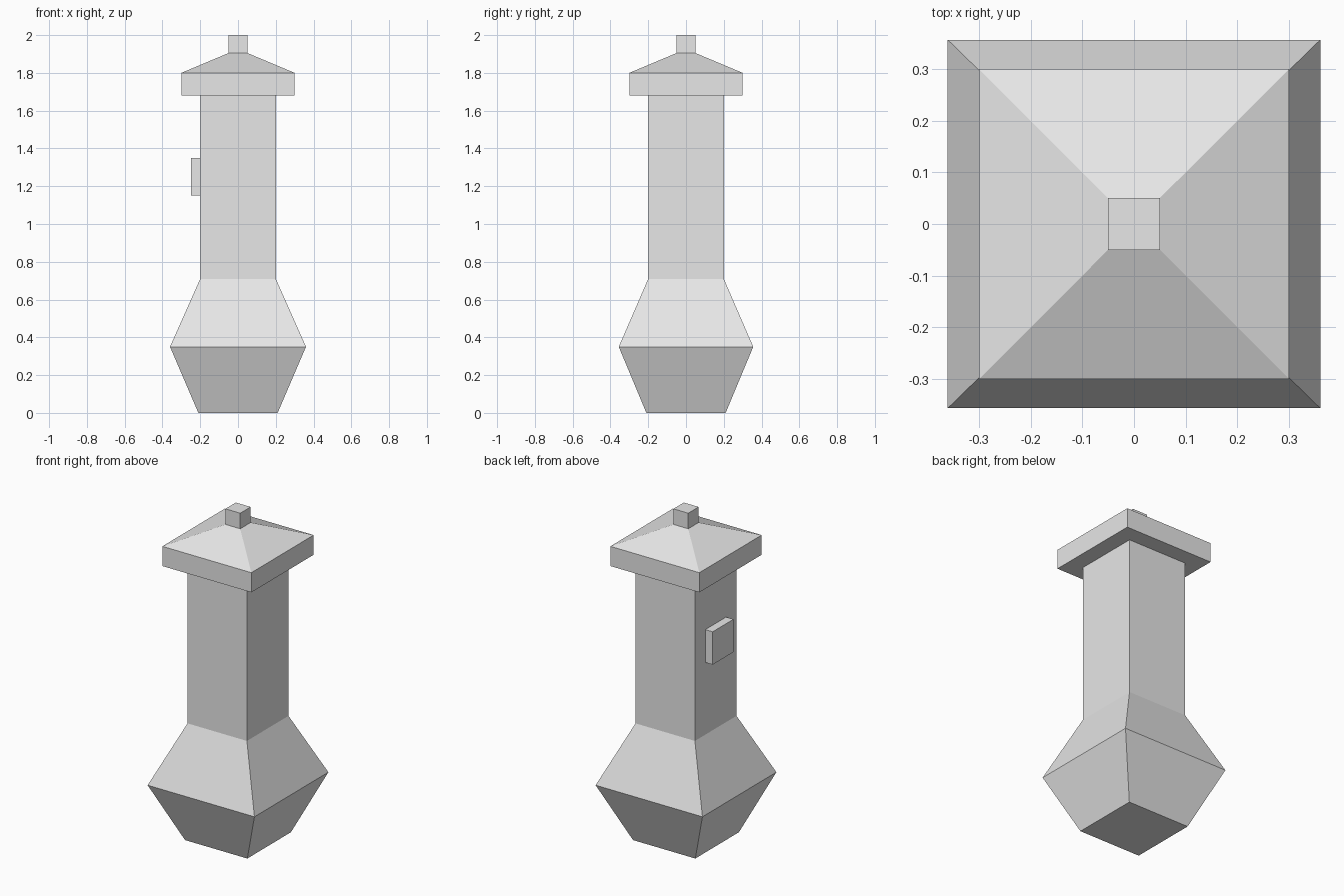
import bpy
import bmesh

cube = bpy.data.objects.get("Cube")
if cube:
    bpy.data.objects.remove(cube, do_unlink=True)

GREY = (0.8, 0.8, 0.8, 1.0)
stone = bpy.data.materials.new("plain_grey")
stone.use_nodes = True
stone.diffuse_color = GREY
stone.node_tree.nodes["Principled BSDF"].inputs["Base Color"].default_value = GREY


def square_loft(name, sections, center=(0, 0)):
    """Closed solid through rectangular sections (half x, half y, z)."""
    bm = bmesh.new()
    rings = []
    for hx, hy, z in sections:
        rings.append([bm.verts.new((center[0] + sx * hx, center[1] + sy * hy, z))
                      for sx, sy in ((-1, -1), (1, -1), (1, 1), (-1, 1))])
    for low, high in zip(rings, rings[1:]):
        for i in range(4):
            j = (i + 1) % 4
            bm.faces.new((low[i], low[j], high[j], high[i]))
    bm.faces.new(rings[0][::-1])
    bm.faces.new(rings[-1])
    bmesh.ops.recalc_face_normals(bm, faces=bm.faces)
    mesh = bpy.data.meshes.new(name)
    bm.to_mesh(mesh)
    bm.free()
    mesh.materials.append(stone)
    obj = bpy.data.objects.new(name, mesh)
    bpy.context.collection.objects.link(obj)
    return obj


# Flared foot rising into the straight shaft
square_loft("flared_base_and_shaft", [
    (0.21, 0.21, 0.0),
    (0.36, 0.356, 0.35),
    (0.20, 0.20, 0.71),
    (0.20, 0.20, 1.68),
])

# Overhanging cap with a shallow hipped roof
square_loft("cap_roof", [
    (0.30, 0.30, 1.68),
    (0.30, 0.30, 1.80),
    (0.05, 0.05, 1.905),
])

# Small square finial
square_loft("finial", [(0.05, 0.05, 1.90), (0.05, 0.05, 2.0)])

# Raised plate on the side of the shaft
square_loft("side_plate", [(0.025, 0.10, 1.15), (0.025, 0.10, 1.35)],
            center=(-0.225, 0))
